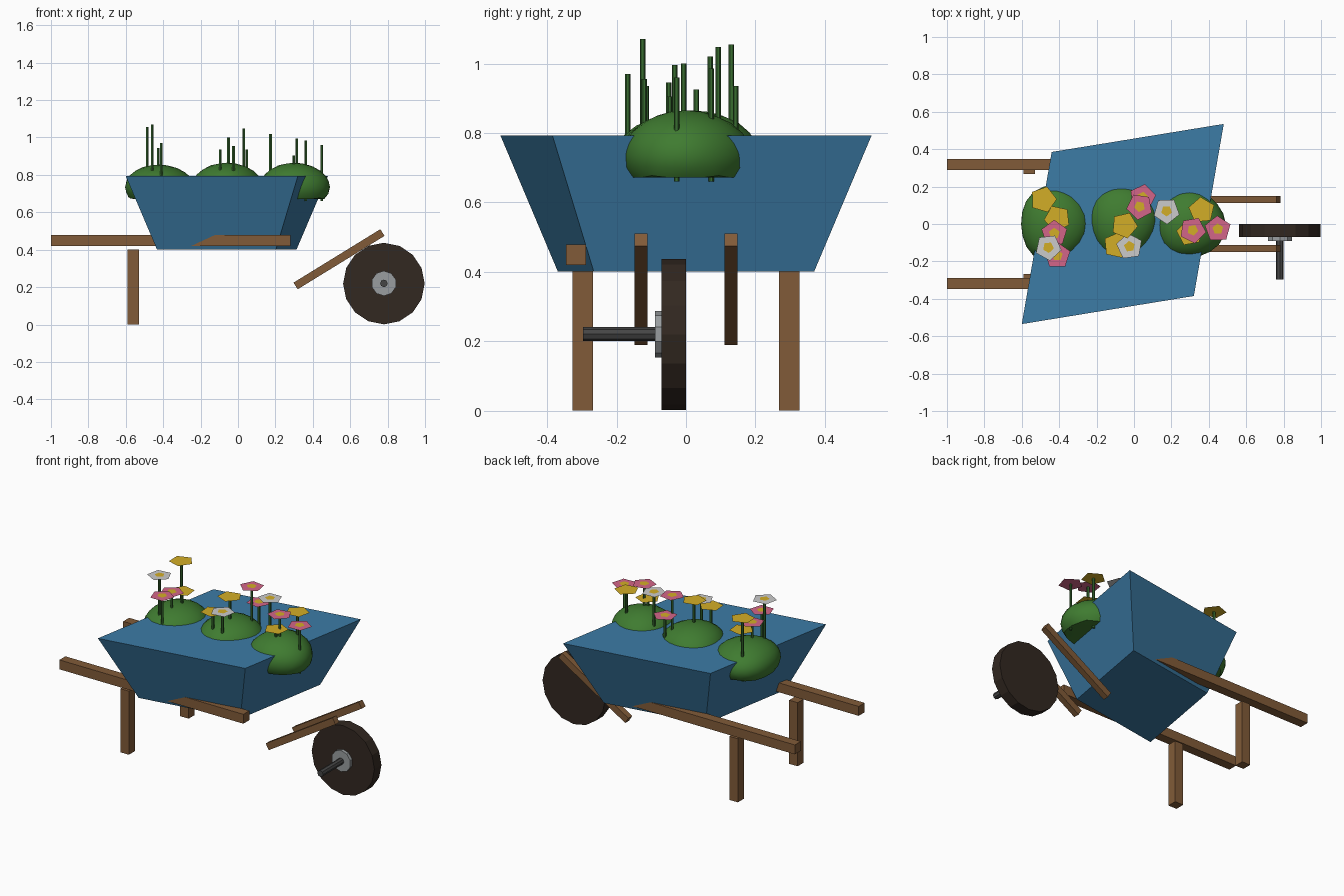
import bpy, bmesh, math, random
from mathutils import Matrix, Vector

if "Cube" in bpy.data.objects:
    bpy.data.objects.remove(bpy.data.objects["Cube"])

random.seed(4)


def material(name, rgb):
    m = bpy.data.materials.new(name)
    m.diffuse_color = (*rgb, 1)
    m.use_nodes = True
    m.node_tree.nodes["Principled BSDF"].inputs["Base Color"].default_value = m.diffuse_color
    return m


BLUE = material("blue_paint", (0.045, 0.2, 0.38))
WOOD = material("wood", (0.22, 0.105, 0.04))
RUBBER = material("rubber", (0.032, 0.021, 0.015))
STEEL = material("steel", (0.32, 0.34, 0.35))
IRON = material("iron", (0.06, 0.06, 0.06))
LEAF = material("leaf", (0.05, 0.2, 0.03))
STEM = material("stem", (0.04, 0.15, 0.03))
YELLOW = material("yellow", (0.65, 0.42, 0.02))
PINK = material("pink", (0.65, 0.13, 0.25))
WHITE = material("white", (0.8, 0.8, 0.8))


def finish(name, bm, mat):
    me = bpy.data.meshes.new(name)
    bm.to_mesh(me)
    bm.free()
    me.materials.append(mat)
    ob = bpy.data.objects.new(name, me)
    bpy.context.collection.objects.link(ob)
    return ob


def box(name, loc, size, mat, pitch=0):
    bm = bmesh.new()
    m = Matrix.Translation(loc) @ Matrix.Rotation(pitch, 4, 'Y') @ Matrix.Diagonal((*size, 1))
    bmesh.ops.create_cube(bm, size=1, matrix=m)
    return finish(name, bm, mat)


def rod(name, start, end, r, sides, mat):
    a, b = Vector(start), Vector(end)
    bm = bmesh.new()
    m = Matrix.Translation((a + b) / 2) @ (b - a).to_track_quat('Z', 'Y').to_matrix().to_4x4()
    bmesh.ops.create_cone(bm, cap_ends=True, segments=sides, radius1=r, radius2=r,
                          depth=(b - a).length, matrix=m)
    return finish(name, bm, mat)


def disc(name, loc, r, angle, mat):
    bm = bmesh.new()
    m = Matrix.Translation(loc) @ Matrix.Rotation(angle, 4, 'Z')
    bmesh.ops.create_circle(bm, cap_ends=True, segments=5, radius=r, matrix=m)
    return finish(name, bm, mat)


# Tapered, skewed tub with a closed top
corners = [(-0.38, 0.385), (-0.54, -0.535), (0.38, -0.385), (0.54, 0.535)]
bm = bmesh.new()
low = [bm.verts.new((-0.06 + 0.69 * x, 0.69 * y, 0.40)) for x, y in corners]
top = [bm.verts.new((-0.06 + x, y, 0.793)) for x, y in corners]
bm.faces.new(low[::-1])
bm.faces.new(top)
for i in range(4):
    j = (i + 1) % 4
    bm.faces.new((low[i], low[j], top[j], top[i]))
finish("tub", bm, BLUE)

# Handles, legs and slanted front struts on both sides
for side, s in (("left", 1), ("right", -1)):
    box(f"{side}_handle", (-0.36, 0.317 * s, 0.449), (1.28, 0.059, 0.059), WOOD)
    box(f"{side}_leg", (-0.56, 0.297 * s, 0.20), (0.059, 0.059, 0.40), WOOD)
    box(f"{side}_strut", (0.54, 0.13 * s, 0.349), (0.545, 0.038, 0.042), WOOD,
        -math.radians(31.6))

# Wheel, hub and axle
rod("wheel", (0.78, 0, 0.219), (0.78, -0.07, 0.219), 0.218, 16, RUBBER)
rod("hub", (0.78, -0.002, 0.22), (0.78, -0.09, 0.22), 0.067, 10, STEEL)
rod("axle", (0.78, -0.004, 0.22), (0.78, -0.297, 0.22), 0.02, 8, IRON)

# Lumpy foliage mounds with flattened undersides
mounds = [(-0.425, 0.0, 0.185, 0.205, 0.855), (-0.06, 0.015, 0.19, 0.2, 0.865),
          (0.3, 0.0, 0.187, 0.185, 0.865)]
for n, (x, y, rx, ry, ztop) in enumerate(mounds):
    bm = bmesh.new()
    bmesh.ops.create_icosphere(bm, subdivisions=3, radius=1)
    phase = random.uniform(0, 6)
    for v in bm.verts:
        a = math.atan2(v.co.y, v.co.x)
        k = 1 + 0.035 * math.sin(3 * a + phase) * (1 - v.co.z ** 2)
        z = 0.735 + v.co.z * (ztop - 0.735)
        v.co = (x + v.co.x * rx * k, y + v.co.y * ry * k, max(z, 0.672))
    for f in bm.faces:
        f.smooth = True
    ob = finish(f"foliage_mound_{n + 1}", bm, LEAF)
    bpy.context.view_layer.objects.active = ob
    ob.select_set(True)
    bpy.ops.object.shade_smooth_by_angle(angle=math.radians(35))
    ob.select_set(False)

# Flowers: stem, flat five-sided head and small centre
flowers = [
    (-0.485, 0.131, 1.055, YELLOW), (-0.41, 0.03, 0.925, YELLOW),
    (-0.426, -0.05, 0.945, PINK), (-0.458, -0.125, 1.07, WHITE),
    (-0.41, -0.168, 0.97, PINK), (-0.094, -0.114, 0.935, YELLOW),
    (-0.024, -0.12, 0.955, WHITE), (-0.051, -0.007, 1.0, YELLOW),
    (0.03, 0.093, 1.047, PINK), (0.046, 0.143, 0.935, PINK),
    (0.174, 0.07, 1.02, WHITE), (0.362, 0.073, 0.985, YELLOW),
    (0.314, -0.033, 0.995, PINK), (0.298, -0.047, 0.905, YELLOW),
    (0.448, -0.027, 0.96, PINK)]
for n, (x, y, z, mat) in enumerate(flowers):
    turn = random.uniform(0, math.tau)
    rod(f"stem_{n + 1}", (x, y, 0.66), (x, y, z), 0.008, 6, STEM)
    disc(f"petals_{n + 1}", (x, y, z + 0.001), 0.072, turn, mat)
    disc(f"flower_centre_{n + 1}", (x, y, z + 0.004), 0.03, turn, YELLOW)
